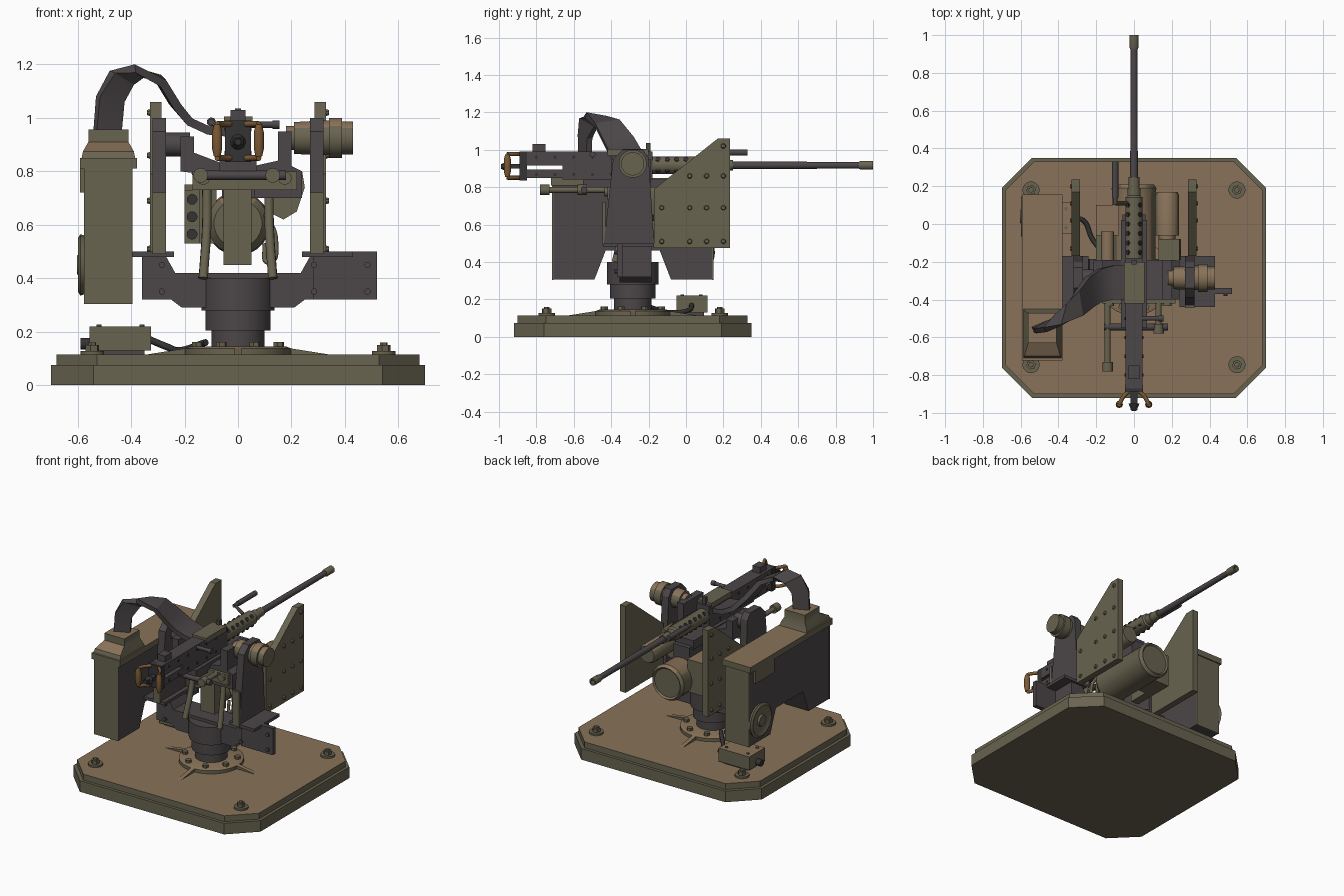
import bpy, bmesh, math
from mathutils import Vector

cube = bpy.data.objects.get("Cube")
if cube:
    bpy.data.objects.remove(cube, do_unlink=True)

parts = []


def material(name, r, g, b):
    mat = bpy.data.materials.new(name)
    mat.use_nodes = True
    mat.diffuse_color = (r, g, b, 1)
    mat.node_tree.nodes["Principled BSDF"].inputs["Base Color"].default_value = (r, g, b, 1)
    return mat


tan = material("desert tan", .25, .17, .1)
olive = material("olive drab", .14, .125, .08)
grey = material("gunmetal grey", .072, .062, .064)
dark = material("dark steel", .035, .033, .033)
brown = material("grip brown", .2, .1, .035)


def make(name, bm, mat, top=None):
    """Turn a bmesh into an object; upward faces may take a second colour."""
    bmesh.ops.recalc_face_normals(bm, faces=bm.faces[:])
    mesh = bpy.data.meshes.new(name)
    mesh.materials.append(mat)
    if top:
        mesh.materials.append(top)
        for face in bm.faces:
            face.material_index = int(face.normal.z > .6)
    bm.to_mesh(mesh)
    bm.free()
    obj = bpy.data.objects.new(name, mesh)
    bpy.context.collection.objects.link(obj)
    parts.append(obj)
    return obj


def loft(bm, rings):
    """Skin a list of closed rings and cap both ends."""
    loops = [[bm.verts.new(p) for p in ring] for ring in rings]
    count = len(loops[0])
    for low, high in zip(loops, loops[1:]):
        for i in range(count):
            j = (i + 1) % count
            bm.faces.new((low[i], low[j], high[j], high[i]))
    bm.faces.new(loops[0])
    bm.faces.new(loops[-1])


def prism(name, points, axis, start, end, mat, top=None):
    """Extrude a flat profile along the x, y or z axis."""
    place = {"x": lambda p, d: (d, *p), "y": lambda p, d: (p[0], d, p[1]), "z": lambda p, d: (*p, d)}[axis]
    bm = bmesh.new()
    loft(bm, [[place(p, d) for p in points] for d in (start, end)])
    return make(name, bm, mat, top)


def box(name, xs, ys, zs, mat, top=None):
    corners = [(xs[0], ys[0]), (xs[1], ys[0]), (xs[1], ys[1]), (xs[0], ys[1])]
    return prism(name, corners, "z", *zs, mat, top)


def turned(bm, start, direction, profile, sides):
    """Stack rings of (distance, radius) along a direction."""
    axis = Vector(direction).normalized()
    side = axis.orthogonal().normalized()
    other = axis.cross(side)
    angles = [math.tau * (i + .5) / sides for i in range(sides)]
    loft(bm, [[Vector(start) + axis * d + (side * math.cos(a) + other * math.sin(a)) * r
               for a in angles] for d, r in profile])


def lathe(name, start, direction, profile, mat, sides=24, top=None):
    bm = bmesh.new()
    turned(bm, start, direction, profile, sides)
    return make(name, bm, mat, top)


def studs(name, centres, direction, profile, mat, sides=8):
    bm = bmesh.new()
    for centre in centres:
        turned(bm, centre, direction, profile, sides)
    return make(name, bm, mat)


def cable(name, points, radius, mat):
    curve = bpy.data.curves.new(name, "CURVE")
    curve.dimensions = "3D"
    curve.bevel_depth = radius
    curve.bevel_resolution = 2
    curve.use_fill_caps = True
    spline = curve.splines.new("BEZIER")
    spline.bezier_points.add(len(points) - 1)
    for knot, p in zip(spline.bezier_points, points):
        knot.co = p
        knot.handle_left_type = knot.handle_right_type = "AUTO"
    curve.materials.append(mat)
    obj = bpy.data.objects.new(name, curve)
    bpy.context.collection.objects.link(obj)


MID = -.285  # y of the turning axis
UP, BACK, SIDE = (0, 0, 1), (0, 1, 0), (1, 0, 0)


def octagon(inset):
    hx, hy, cut = .7 - inset, .635 - inset, .16 - inset * .4
    quarter = [(hx, hy - cut), (hx - cut, hy)]
    right = [(x, -y) for x, y in quarter[::-1]] + quarter
    return [(x, y + MID) for x, y in right + [(-x, -y) for x, y in right]]


# Base plate, corner bolts, flange with four ribs
prism("base_plate", octagon(0), "z", 0, .075, olive)
prism("base_deck", octagon(.02), "z", .075, .115, olive, tan)
corners = [(x, y, .115) for x in (-.545, .545) for y in (.18, -.745)]
studs("corner_washers", corners, UP, [(0, .045), (.012, .045)], olive, 16)
studs("corner_bolts", corners, UP, [(0, .026), (.035, .026), (.035, .015), (.045, .015)], olive, 6)
lathe("flange", (0, MID, .115), UP, [(0, .2), (.022, .2), (.03, .18)], olive, 32, tan)
for name, dx, dy in (("right", -1, 0), ("left", 1, 0), ("front", 0, -1), ("back", 0, 1)):
    rib = prism("flange_rib_" + name, [(.15, .11), (.37, .11), (.15, .145)], "y", -.014, .014, olive, tan)
    rib.rotation_euler.z = math.atan2(dy, dx)
    rib.location.y = MID
ring = [math.tau * (i + .5) / 8 for i in range(8)]
studs("flange_bolts", [(.165 * math.cos(a), MID + .165 * math.sin(a), .14) for a in ring], UP,
      [(0, .02), (.022, .02)], olive, 6)

# Pedestal and yoke
lathe("pedestal", (0, MID, .14), UP, [(0, .1), (.065, .1), (.065, .122), (.14, .122)], grey, 32)
lathe("turntable", (0, MID, .28), UP, [(0, .14), (.12, .14)], grey, 16)
half = [(.21, .29), (.25, .32), (.36, .32), (.36, .5), (.28, .5), (.235, .42)]
prism("yoke_beam", half + [(-x, z) for x, z in half[::-1]], "y", MID - .07, MID + .1, grey)
box("yoke_left_plate", (.28, .52), (-.37, -.34), (.32, .5), grey)
studs("yoke_bolts", [(x, -.37, z) for x in (-.285, .285, .485) for z in (.35, .45)], (0, -1, 0),
      [(0, .012), (.012, .012)], grey)
for name, s in (("right", -1), ("left", 1)):
    box("yoke_shelf_" + name, sorted((s * .24, s * .43)), (-.44, -.17), (.48, .5), grey)
    upright = [(-.44, .49), (-.17, .49), (-.2, .96), (-.23, 1), (-.34, 1), (-.39, .95)]
    prism("upright_" + name, upright, "x", s * .27, s * .32, grey)
    box("upright_edge_" + name, sorted((s * .27, s * .32)), (-.446, -.43), (.49, .72), olive)
    # Side shields with bolt grid
    shield = [(-.17, .475), (.235, .475), (.235, 1.06), (.17, 1.06), (-.17, .79)]
    prism("shield_" + name, shield, "x", s * .287, s * .33, olive)
    bolts = [(s * .33, y, z) for y in (-.13, .02, .11, .2) for z in (.51, .69, .86, 1.02) if z < y * .8 + .88]
    studs("shield_bolts_" + name, bolts, (s, 0, 0), [(0, .014), (.01, .01)], olive)

# Ammunition box with notched sides, lid, neck
notched = [(-.71, .305), (-.49, .305), (-.43, .46), (-.14, .46), (-.08, .305), (.14, .305), (.14, .81), (-.71, .81)]
prism("ammo_box", notched, "x", -.575, -.395, grey)
for name, y in (("front", -.713), ("back", .143)):
    box("ammo_box_end_" + name, (-.576, -.394), (y - .004, y + .004), (.303, .812), olive)
box("ammo_lid", (-.592, -.378), (-.722, .155), (.81, .85), olive, tan)


def rect(x, y, hx, hy, z):
    return [(x - hx, y - hy, z), (x + hx, y - hy, z), (x + hx, y + hy, z), (x - hx, y + hy, z)]


neck = bmesh.new()
loft(neck, [rect(-.485, -.58, .1, .13, .85), rect(-.485, -.58, .095, .12, .875),
            rect(-.485, -.55, .075, .08, .91), rect(-.485, -.55, .075, .08, .957)])
make("ammo_neck", neck, olive, tan)
lathe("box_hand_wheel", (-.575, .04, .45), (-1, 0, 0),
      [(0, .11), (.015, .115), (.024, .1), (.015, .08), (.015, .04), (.028, .035)], olive, 20)
box("box_latch", (-.592, -.57), (-.1, .1), (.72, .81), olive)

# Flexible feed chute: a thick ribbon that twists along its path
stations = [((-.488, -.54, .95), (.047, .02, 0)), ((-.478, -.54, 1.07), (.046, .025, -.01)),
            ((-.435, -.52, 1.15), (.035, .04, -.022)), ((-.37, -.48, 1.175), (.015, .055, -.01)),
            ((-.29, -.42, 1.14), (-.01, .065, .01)), ((-.235, -.36, 1.05), (-.01, .08, .01)),
            ((-.18, -.325, .985), (0, .088, 0)), ((-.11, -.31, .953), (0, .09, 0)), ((-.03, -.31, .945), (0, .09, 0))]
path = [(Vector(p), Vector(w)) for p, w in stations]
chute, rings = bmesh.new(), []
for i, (p, w) in enumerate(path):
    tangent = path[min(i + 1, len(path) - 1)][0] - path[max(i - 1, 0)][0]
    thick = tangent.cross(w).normalized() * .016
    rings.append([p - w - thick, p + w - thick, p + w + thick, p - w + thick])
loft(chute, rings)
make("feed_chute", chute, grey)

# Junction box on the deck
box("junction_box", (-.555, -.325), (-.05, .115), (.13, .22), olive, tan)
box("junction_foot", (-.53, -.35), (-.03, .095), (.11, .13), grey)
studs("junction_screws", [(x, y, .22) for x in (-.52, -.36) for y in (-.02, .08)], UP, [(0, .01), (.006, .01)], olive)
lathe("junction_plug", (-.555, .03, .155), (-1, 0, 0), [(0, .022), (.035, .022)], dark, 12)
cable("junction_cable", [(-.33, .03, .17), (-.27, .02, .145), (-.22, -.08, .13), (-.12, -.2, .16)], .013, dark)

# Gun: receiver with slotted rear, cover, jacket, barrel
box("receiver_body", (-.046, .046), (-.66, -.18), (.84, .99), grey)
box("receiver_rear_top", (-.046, .046), (-.87, -.66), (.917, .99), grey)
box("receiver_rear_low", (-.046, .046), (-.87, -.66), (.85, .895), grey)
box("receiver_back_plate", (-.048, .048), (-.89, -.85), (.835, .99), dark)
box("feed_cover", (-.052, .055), (-.42, -.2), (.97, 1.005), olive)
box("rear_sight", (-.028, .028), (-.82, -.75), (.985, 1.03), grey)
box("front_sight", (-.012, .012), (-.215, -.19), (.99, 1.035), grey)
studs("receiver_rivets", [(x, y / 20, z) for y in range(-16, -5, 2) for z in (.868, .96) for x in (-.05, .046)],
      SIDE, [(0, .009), (.004, .009)], dark)
lathe("barrel_jacket", (0, -.19, .917), BACK, [(0, .046), (.33, .046), (.34, .035), (.38, .035), (.38, .03), (.44, .028)], olive)
holes = [(dx * .04, y / 20, .917 + dz * .04) for y in range(-3, 3) for dx, dz in ((-.7, .7), (.7, .7), (-.7, -.7), (.7, -.7))]
for s in (-1, 1):
    studs("jacket_holes_" + ("right" if s < 0 else "left"), [h for h in holes if h[0] * s > 0], (s, 0, .7),
          [(0, .014), (.01, .014)], dark)
lathe("barrel", (0, .2, .917), BACK, [(0, .021), (.74, .018)], grey, 16)
lathe("muzzle", (0, .925, .917), BACK, [(0, .02), (.01, .024), (.075, .024), (.075, .014), (.03, .014)], olive, 16)

# Spade grips and trigger
for name, s in (("right", -1), ("left", 1)):
    lathe("grip_" + name, (s * .078, -.955, .855), UP, [(0, .012), (.03, .019), (.09, .019), (.12, .012)], brown, 12)
    for level, z in (("low", .85), ("high", .977)):
        cable("grip_arm_" + name + "_" + level, [(s * .03, -.885, z), (s * .06, -.92, z), (s * .078, -.955, z)], .011, brown)
box("trigger", (-.018, .018), (-.985, -.885), (.9, .925), dark)
lathe("trigger_tip", (0, -.95, .91), (0, -1, 0), [(0, .03), (.04, .012)], dark, 10)
lathe("charging_handle", (.04, -.5, .975), SIDE, [(0, .012), (.09, .012), (.09, .016), (.115, .016)], grey, 12)
lathe("barrel_carry_handle", (-.1, .1, .985), BACK, [(0, .012), (.04, .012), (.04, .017), (.23, .017)], grey, 12)
lathe("carry_handle_arm", (-.1, .11, .985), (.09, 0, -.06), [(0, .011), (.1, .011)], olive, 10)

# Cradle under the gun and its trunnions
box("cradle_beam", (-.07, .07), (-.55, .02), (.78, .84), grey)
prism("cradle_cheek_right", [(-.215, .93), (-.165, .93), (-.165, .87), (-.06, .83), (-.06, .78), (-.215, .8)],
      "y", -.4, -.19, grey)
prism("cradle_cheek_left", [(.06, .7), (.24, .7), (.24, .8), (.2, .82), (.2, .95), (.15, .95), (.15, .84), (.06, .82)],
      "y", -.4, -.19, grey)
box("cradle_crossbar", (-.17, .22), (-.42, -.36), (.73, .8), olive)
studs("cradle_pins", [(x, -.42, .775) for x in (-.13, .175)], (0, -1, 0), [(0, .025), (.015, .025)], olive, 16)
for name, x, length in (("right", -.14, .38), ("left", .13, .18)):
    lathe("cradle_rod_" + name, (x, -.78 + (.38 - length), .785), BACK,
          [(0, .028), (.05, .028), (.05, .016), (length, .016), (length, .03), (length + .04, .03)], olive, 12)
lathe("cradle_tie", (-.16, -.545, .785), SIDE, [(0, .018), (.34, .018)], grey, 12)
lathe("trunnion_right", (-.28, MID, .9), SIDE, [(0, .045), (.1, .045)], grey)
lathe("trunnion_drive", (.18, MID, .925), SIDE,
      [(0, .045), (.03, .045), (.03, .06), (.12, .065), (.16, .065), (.16, .075), (.21, .075), (.21, .062), (.25, .062)], olive, 24, tan)

# Sensor cluster hanging below the cradle
lathe("main_sensor", (0, -.26, .605), BACK, [(0, .09), (.03, .115), (.42, .115), (.45, .12), (.47, .105), (.46, .095)], olive, 24, tan)
box("sensor_bracket", (-.055, .05), (-.32, -.2), (.45, .73), olive)
box("sensor_hanger", (-.06, .06), (-.25, .05), (.7, .8), grey)
lathe("side_sensor", (.175, -.1, .74), BACK, [(0, .045), (.04, .045), (.04, .064), (.25, .064), (.27, .055)], olive, 20, tan)
prism("side_sensor_bracket", [(.13, .64), (.17, .62), (.22, .65), (.25, .74), (.24, .8), (.13, .8)], "y", -.19, -.08, olive)
box("lens_housing", (-.2, -.08), (-.06, .1), (.53, .75), olive, tan)
box("lens_panel", (-.2, -.145), (-.2, -.06), (.53, .73), olive)
studs("lenses", [(-.172, -.2, z) for z in (.565, .63, .695)], (0, -1, 0), [(0, .02), (.006, .02)], dark, 16)
lathe("elevation_motor", (-.14, -.2, .8), BACK, [(0, .035), (.16, .035)], olive, 16, tan)
cable("sensor_cable", [(.1, -.24, .64), (.14, -.25, .55), (.115, -.25, .46), (.1, -.24, .53)], .01, olive)
for x in (-.13, .13):
    cable("support_strut", [(x, -.38, .4), (x * .9, -.33, .6), (x * .9, -.31, .78)], .018, olive)

# Smooth round parts, keep hard edges
bpy.ops.object.select_all(action="DESELECT")
for obj in parts:
    obj.select_set(True)
bpy.context.view_layer.objects.active = parts[0]
bpy.ops.object.shade_smooth_by_angle(angle=math.radians(32))
